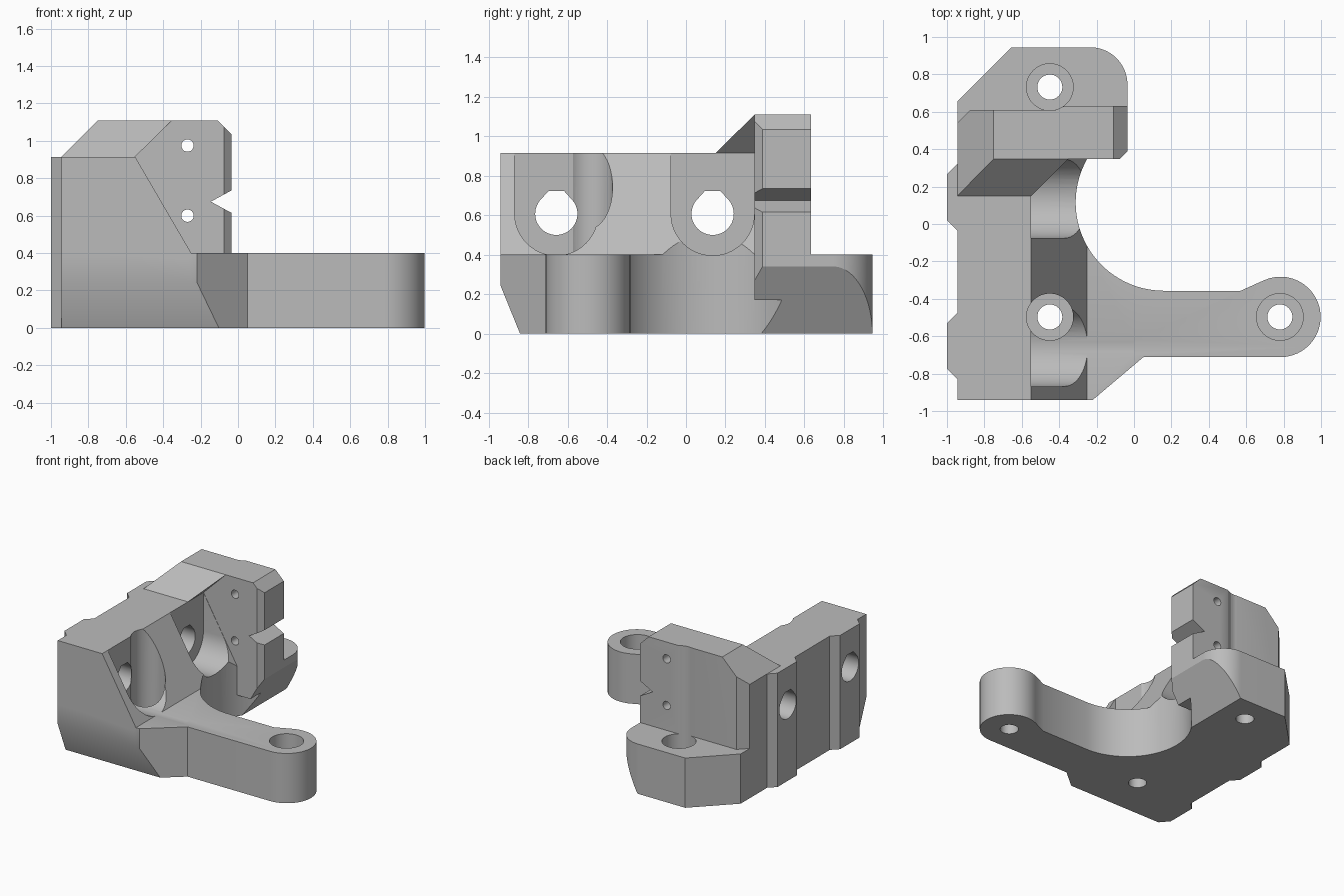
import bpy, bmesh, math
from mathutils import Vector

cube = bpy.data.objects.get("Cube")
if cube:
    bpy.data.objects.remove(cube)

grey = bpy.data.materials.new("light_grey")
grey.use_nodes = True
colour = (0.5, 0.5, 0.5, 1)
grey.diffuse_color = colour
grey.node_tree.nodes["Principled BSDF"].inputs["Base Color"].default_value = colour


def make(name, bm):
    bmesh.ops.recalc_face_normals(bm, faces=bm.faces)
    mesh = bpy.data.meshes.new(name)
    bm.to_mesh(mesh)
    bm.free()
    mesh.materials.append(grey)
    obj = bpy.data.objects.new(name, mesh)
    bpy.context.collection.objects.link(obj)
    return obj


def prism(name, outline, axis, lo, hi):
    """Extrude a 2D outline along an axis; x takes (y, z), y takes (x, z), z takes (x, y)."""
    place = {"x": lambda a, b, c: (c, a, b),
             "y": lambda a, b, c: (a, c, b),
             "z": lambda a, b, c: (a, b, c)}[axis]
    bm = bmesh.new()
    face = bm.faces.new([bm.verts.new(place(a, b, lo)) for a, b in outline])
    out = bmesh.ops.extrude_face_region(bm, geom=[face])
    verts = [v for v in out["geom"] if isinstance(v, bmesh.types.BMVert)]
    bmesh.ops.translate(bm, verts=verts, vec=Vector(place(0, 0, hi - lo)))
    return make(name, bm)


def arc(cx, cy, r, start, end, steps=24):
    angles = [math.radians(start + (end - start) * i / steps) for i in range(steps + 1)]
    return [(cx + r * math.cos(a), cy + r * math.sin(a)) for a in angles]


def circle(cx, cy, r, steps=48):
    return arc(cx, cy, r, 0, 360, steps)[:-1]


def rect(a, b, c, d):
    return [(a, b), (c, b), (c, d), (a, d)]


def combine(target, tool, operation):
    mod = target.modifiers.new("combine", "BOOLEAN")
    mod.operation = operation
    mod.solver = "EXACT"
    mod.object = tool
    bpy.context.view_layer.objects.active = target
    bpy.ops.object.modifier_apply(modifier=mod.name)
    bpy.data.objects.remove(tool)


def add(target, tool):
    combine(target, tool, "UNION")


def cut(target, tool):
    combine(target, tool, "DIFFERENCE")


LEFT, WALL, FRONT, BACK = -0.945, -0.55, -0.94, 0.945
EDGE, FLOOR, TOP, PEAK = -0.035, 0.4, 0.915, 1.11
FACE = 0.348

# Base plate with the long arm and the rounded back corner
plate = [(LEFT, FRONT), (-0.22, FRONT), (0.05, -0.712)]
plate += arc(0.783, -0.497, 0.215, -90, 115)
plate += [(0.57, -0.357), (0.16, -0.357), (EDGE, 0.38)]
plate += arc(-0.235, 0.745, 0.2, 0, 90)
plate += [(-0.655, BACK), (LEFT, 0.655)]
bracket = prism("bracket", plate, "z", 0, FLOOR)

# Bearing wall with its sloped ribs
add(bracket, prism("wall", [(LEFT, 0), (WALL, 0), (-0.25, 0.2), (-0.25, FLOOR), (WALL, TOP), (LEFT, TOP)],
                   "y", FRONT, FACE))

# Pads on the outer side of the wall
for y in (-0.653, 0.143):
    pad = [(-0.9, y - 0.177), (LEFT, y - 0.177), (-1, y - 0.122),
           (-1, y + 0.122), (LEFT, y + 0.177), (-0.9, y + 0.177)]
    add(bracket, prism("pad", pad, "z", 0, TOP))

# Round-bottomed pockets and flat-topped bores in the wall
for y in (-0.657, 0.135):
    pocket = arc(y, 0.607, 0.211, 180, 360) + [(y + 0.211, 1.2), (y - 0.211, 1.2)]
    cut(bracket, prism("pocket", pocket, "x", WALL, 0))
    bore = arc(y, 0.607, 0.107, 135, 405, 36) + [(y + 0.04, 0.722), (y - 0.04, 0.722)]
    cut(bracket, prism("bore", bore, "x", -1.1, -0.4))

# Large round clearance
cut(bracket, prism("clearance", circle(0.16, 0.115, 0.472, 96), "z", -0.1, 1.2))

# Upright sensor block
block = prism("block", [(LEFT, FACE), (-0.075, FACE), (EDGE, FACE + 0.04), (EDGE, 0.632),
                        (-0.37, 0.632), (-0.42, 0.61), (-0.875, 0.61), (LEFT, 0.54)],
              "z", 0.17, PEAK)
cut(block, prism("left_slope", [(-1.045, 0.815), (-0.65, 1.21), (-1.045, 1.21)], "y", 0, 1))
cut(block, prism("right_slope", [(-0.21, 1.21), (0.065, 0.935), (0.065, 1.21)], "y", 0, 1))
cut(block, prism("notch", [(0, 0.754), (-0.145, 0.675), (0, 0.596)], "y", 0, 1))
add(bracket, block)

# Wedge leading up from the wall to the block
bm = bmesh.new()
for x, y, z in [(LEFT, 0.15, TOP), (WALL, 0.15, TOP), (-0.75, FACE, PEAK), (-0.352, FACE, PEAK),
                (LEFT, 0.4, TOP), (WALL, 0.4, TOP), (-0.75, 0.4, PEAK), (-0.352, 0.4, PEAK)]:
    bm.verts.new((x, y, z))
bmesh.ops.convex_hull(bm, input=bm.verts)
add(bracket, make("wedge", bm))

# Screw holes through the block
for z in (0.6, 0.975):
    cut(bracket, prism("screw_hole", circle(-0.27, z, 0.033, 24), "y", 0.2, 0.8))

# Mounting holes with head recesses
for x, y in ((-0.45, -0.497), (-0.45, 0.732), (0.78, -0.497)):
    cut(bracket, prism("head_recess", circle(x, y, 0.125), "z", 0.2, 1.2))
    cut(bracket, prism("mount_hole", circle(x, y, 0.067, 32), "z", -0.1, 0.3))

# Bevels under the front edge and the back right edge
cut(bracket, prism("front_bevel", [(FRONT - 0.1, 0.49), (FRONT - 0.1, -0.1), (-0.8, -0.1)], "x", -1.2, 0))
cut(bracket, prism("side_bevel", [(-0.287, -0.1), (0.022, 0.44), (0.1, 0.44), (0.1, -0.1)],
                   "y", 0.25, 1.1))

bpy.ops.object.select_all(action="DESELECT")
bracket.select_set(True)
bpy.context.view_layer.objects.active = bracket
bpy.ops.object.shade_smooth_by_angle(angle=math.radians(25))
